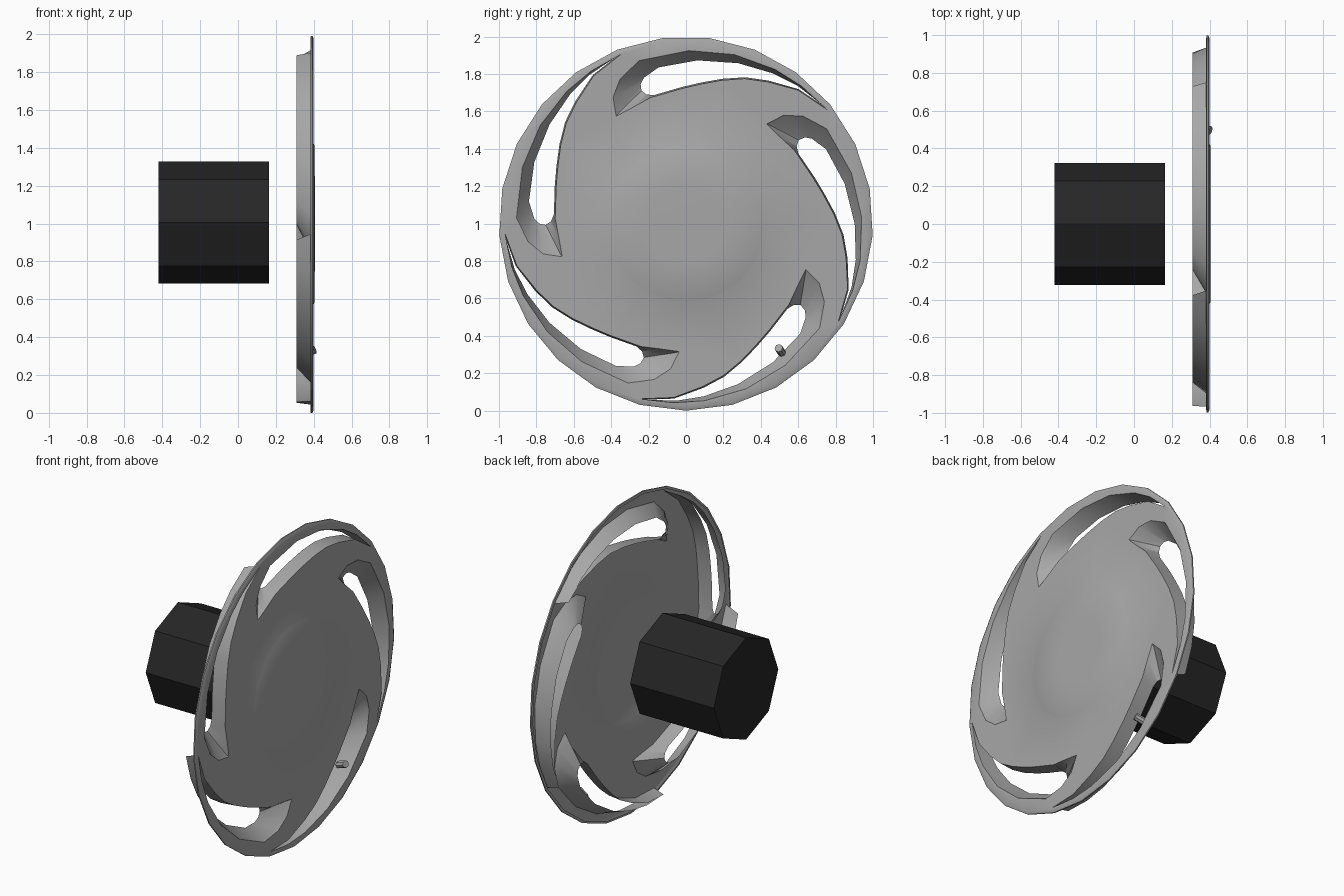
import bpy, bmesh, math
from mathutils import Vector

cube = bpy.data.objects.get("Cube")
if cube:
    bpy.data.objects.remove(cube, do_unlink=True)

SIDES, ARMS, CENTRE_Z = 25, 5, 1.0
FRONT, BACK = 0.40, 0.31


def material(name, value):
    mat = bpy.data.materials.new(name)
    mat.use_nodes = True
    colour = (value, value, value, 1)
    mat.diffuse_color = colour
    mat.node_tree.nodes["Principled BSDF"].inputs["Base Color"].default_value = colour
    return mat


def polar(x, radius, degrees):
    a = math.radians(degrees)
    return Vector((x, radius * math.cos(a), CENTRE_Z + radius * math.sin(a)))


def loop_verts(bm, points):
    return [bm.verts.new(p) for p in points]


def bridge(bm, a, b):
    n = len(a)
    for i in range(n):
        j = (i + 1) % n
        bm.faces.new((a[i], a[j], b[j], b[i]))


def loop_edges(bm, verts):
    return [bm.edges.new((verts[i - 1], verts[i])) for i in range(len(verts))]


def finish(bm, name, mat):
    mesh = bpy.data.meshes.new(name)
    bm.to_mesh(mesh)
    bm.free()
    mesh.materials.append(mat)
    obj = bpy.data.objects.new(name, mesh)
    bpy.context.collection.objects.link(obj)
    bpy.ops.object.select_all(action='DESELECT')
    obj.select_set(True)
    bpy.context.view_layer.objects.active = obj
    bpy.ops.object.shade_smooth_by_angle(angle=math.radians(30))
    return obj


def ring(x, radius, count=SIDES):
    return [polar(x, radius, -90 + 360 * i / count) for i in range(count)]


def prism(name, start, end, radius, sides, mat):
    start, end = Vector(start), Vector(end)
    axis = end - start
    bm = bmesh.new()
    bmesh.ops.create_cone(bm, cap_ends=True, segments=sides, radius1=radius,
                          radius2=radius, depth=axis.length)
    turn = axis.to_track_quat('Z', 'Y').to_matrix()
    for v in bm.verts:
        v.co = turn @ v.co + (start + end) / 2
    return finish(bm, name, mat)


silver = material("silver grey", 0.39)
black = material("soft black", 0.019)

# Slot outline: front angle, front radius, back angle, back radius
SLOT = [
    (51, .685, 36.5, .75), (48, .78, 36, .785), (42.5, .85, 34, .812),
    (34, .907, 28, .848), (17, .925, 14, .875), (2, .94, 0, .902),
    (-12, .952, -12, .928), (-22, .96, -21, .948), (-33, .97, -31, .966),
    (-22, .932, -22, .938), (-12, .875, -12, .883), (-4, .836, -4, .844),
    (4, .79, 4, .798), (12, .75, 12, .758), (20, .722, 20, .73),
    (34, .70, 32, .708), (43, .683, 35, .722),
]

# Wheel cover: flat sheet with spiral slots, turned rim and raised centre
bm = bmesh.new()
rim = loop_verts(bm, ring(FRONT, .985))
edges = loop_edges(bm, rim)
for x, radius in ((.393, 1.0), (.385, 1.0), (.382, .985)):
    nxt = loop_verts(bm, ring(x, radius))
    bridge(bm, rim, nxt)
    rim = nxt

centre = loop_verts(bm, ring(FRONT, .424))
edges += loop_edges(bm, centre)
for x, radius in ((.404, .415), (.406, .2)):
    nxt = loop_verts(bm, ring(x, radius))
    bridge(bm, nxt, centre)
    centre = nxt
bm.faces.new(centre)

for arm in range(ARMS):
    spin = arm * 360 / ARMS
    previous = None
    for t, x in ((0, FRONT), (.1, .388), (1, BACK)):
        points = [polar(x, r0 + (r1 - r0) * t, a0 + (a1 - a0) * t + spin)
                  for a0, r0, a1, r1 in SLOT]
        current = loop_verts(bm, points)
        if previous:
            bridge(bm, previous, current)
        else:
            edges += loop_edges(bm, current)
        previous = current

fill = bmesh.ops.triangle_fill(bm, use_beauty=True, use_dissolve=False,
                               edges=edges, normal=(1, 0, 0))
sheet = [f for f in fill["geom"] if isinstance(f, bmesh.types.BMFace)]
bmesh.ops.recalc_face_normals(bm, faces=bm.faces)
if sheet[0].normal.x < 0:
    bmesh.ops.reverse_faces(bm, faces=bm.faces)
finish(bm, "wheel_cover", silver)

# Hub and valve
prism("hub", (-.42, 0, 1.005), (.165, 0, 1.005), .322, 8, black)
prism("valve_stem", (.345, .512, .31), (.406, .495, .335), .022, 8, silver)
